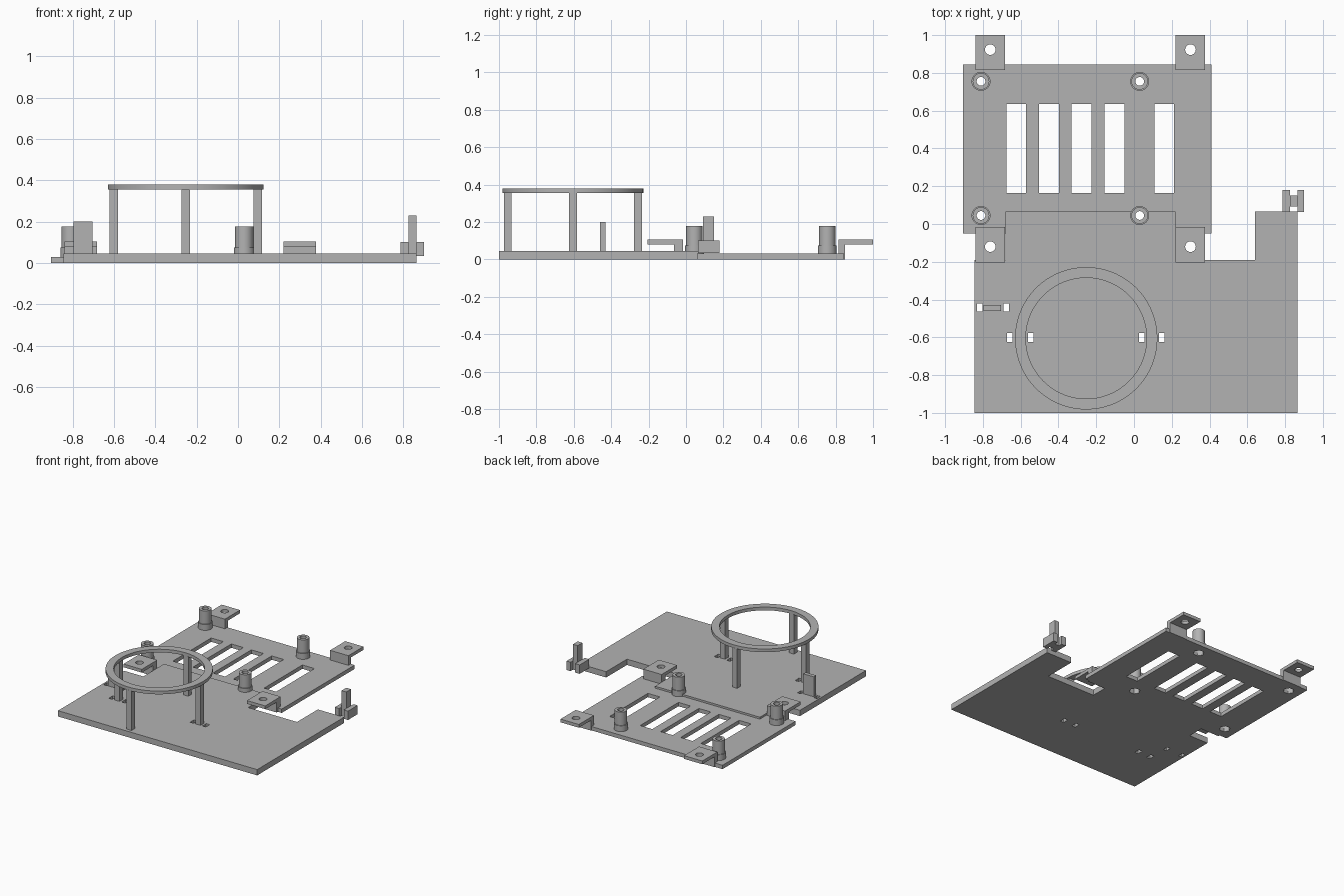
import bpy, bmesh
from math import cos, sin, pi

cube = bpy.data.objects.get("Cube")
if cube:
    bpy.data.objects.remove(cube, do_unlink=True)

grey = bpy.data.materials.new("plain grey")
grey.use_nodes = True
grey.diffuse_color = (0.45, 0.45, 0.45, 1)
grey.node_tree.nodes["Principled BSDF"].inputs["Base Color"].default_value = grey.diffuse_color


def finish(name, bm):
    bmesh.ops.recalc_face_normals(bm, faces=bm.faces)
    mesh = bpy.data.meshes.new(name)
    bm.to_mesh(mesh)
    bm.free()
    mesh.materials.append(grey)
    ob = bpy.data.objects.new(name, mesh)
    bpy.context.collection.objects.link(ob)
    return ob


def activate(ob):
    bpy.ops.object.select_all(action='DESELECT')
    ob.select_set(True)
    bpy.context.view_layer.objects.active = ob


def extrude(bm, points, offset):
    face = bm.faces.new([bm.verts.new(p) for p in points])
    new = bmesh.ops.extrude_face_region(bm, geom=[face])["geom"]
    bmesh.ops.translate(bm, vec=offset, verts=[v for v in new if isinstance(v, bmesh.types.BMVert)])


def prism(bm, outline, z0, z1):
    extrude(bm, [(x, y, z0) for x, y in outline], (0, 0, z1 - z0))


def rect(x0, x1, y0, y1):
    return [(x0, y0), (x1, y0), (x1, y1), (x0, y1)]


def disc(x, y, r, n):
    return [(x + r * cos(2 * pi * i / n), y + r * sin(2 * pi * i / n)) for i in range(n)]


def solid(name, outline, z0, z1):
    bm = bmesh.new()
    prism(bm, outline, z0, z1)
    return finish(name, bm)


def lathe(name, profile, x, y, n):
    # closed (radius, height) profile swept round a vertical axis
    bm = bmesh.new()
    rows = [[bm.verts.new((px, py, z)) for px, py in disc(x, y, r, n)] for r, z in profile]
    for a, b in zip(rows, rows[1:] + rows[:1]):
        for i in range(n):
            j = (i + 1) % n
            bm.faces.new((a[i], a[j], b[j], b[i]))
    ob = finish(name, bm)
    activate(ob)
    bpy.ops.object.shade_smooth_by_angle()
    return ob


posts = [(x, y) for x in (-0.81, 0.03) for y in (0.045, 0.755)]
tabs = {"left": 0.22, "right": -0.84}
ring_x, ring_y, leg_r = -0.253, -0.605, 0.348

# Base plates
front_plate = solid("front_plate", [
    (-0.845, -1), (0.865, -1), (0.865, 0.065), (0.64, 0.065), (0.64, -0.19),
    (0.22, -0.19), (0.22, 0.065), (-0.68, 0.065), (-0.68, -0.19), (-0.845, -0.19)], 0, 0.045)
rear_plate = solid("rear_plate", [
    (-0.905, -0.05), (-0.68, -0.05), (-0.68, 0.065), (0.22, 0.065),
    (0.22, -0.05), (0.41, -0.05), (0.41, 0.845), (-0.905, 0.845)], 0, 0.03)
to_cut = [front_plate, rear_plate]

# Raised mounting tabs, L-shaped from the side
for side, x in tabs.items():
    for end, foot0, foot1, tip in (("front", -0.064, -0.015, -0.205), ("rear", 0.85, 0.815, 1.0)):
        section = [(foot1, 0), (foot0, 0), (foot0, 0.08), (tip, 0.08), (tip, 0.105), (foot1, 0.105)]
        bm = bmesh.new()
        extrude(bm, [(x, y, z) for y, z in section], (0.157, 0, 0))
        to_cut.append(finish(f"{end}_{side}_tab", bm))

# Cutters: vent slots, strap holes, nut recesses and screw holes
bm = bmesh.new()
for x in (-0.675, -0.502, -0.33, -0.155, 0.108):
    prism(bm, rect(x, x + 0.104, 0.165, 0.635), -0.1, 0.2)
for x in (-0.657, -0.547, 0.041, 0.147):
    prism(bm, rect(x - 0.015, x + 0.015, -0.625, -0.578), -0.1, 0.2)
for x in (-0.817, -0.677):
    prism(bm, rect(x - 0.014, x + 0.014, -0.462, -0.42), -0.1, 0.2)
for x, y in posts:
    prism(bm, disc(x, y, 0.04, 6), -0.1, 0.2)
for x in tabs.values():
    for y in (-0.12, 0.923):
        prism(bm, disc(x + 0.079, y, 0.028, 32), -0.1, 0.2)
cutter = finish("hole_cutter", bm)
cutter.hide_render = True
for ob in to_cut:
    mod = ob.modifiers.new("holes", 'BOOLEAN')
    mod.operation = 'DIFFERENCE'
    mod.solver = 'EXACT'
    mod.object = cutter
    activate(ob)
    bpy.ops.object.modifier_apply(modifier=mod.name)
bpy.data.objects.remove(cutter, do_unlink=True)

# Stepped hollow screw posts
for i, (x, y) in enumerate(posts):
    lathe(f"screw_post_{i + 1}", [
        (0.04, 0.02), (0.05, 0.02), (0.05, 0.075), (0.044, 0.075),
        (0.044, 0.178), (0.023, 0.178), (0.023, 0.05), (0.04, 0.05)], x, y, 32)

# Holder ring on four legs
lathe("holder_ring", [(0.32, 0.355), (0.377, 0.355), (0.377, 0.38), (0.32, 0.38)], ring_x, ring_y, 72)
for i in range(4):
    x = ring_x + leg_r * cos(i * pi / 2)
    y = ring_y + leg_r * sin(i * pi / 2)
    solid(f"ring_leg_{i + 1}", rect(x - 0.021, x + 0.021, y - 0.021, y + 0.021), 0.04, 0.36)

# Upright cable plate
solid("cable_plate", rect(-0.796, -0.705, -0.46, -0.43), 0.04, 0.2)

# H-shaped clip with a tall centre post
solid("clip_left_block", rect(0.865, 0.9, 0.063, 0.18), 0.033, 0.102)
solid("clip_right_block", rect(0.787, 0.825, 0.063, 0.18), 0.033, 0.102)
solid("clip_post", rect(0.825, 0.865, 0.092, 0.15), 0.033, 0.23)
